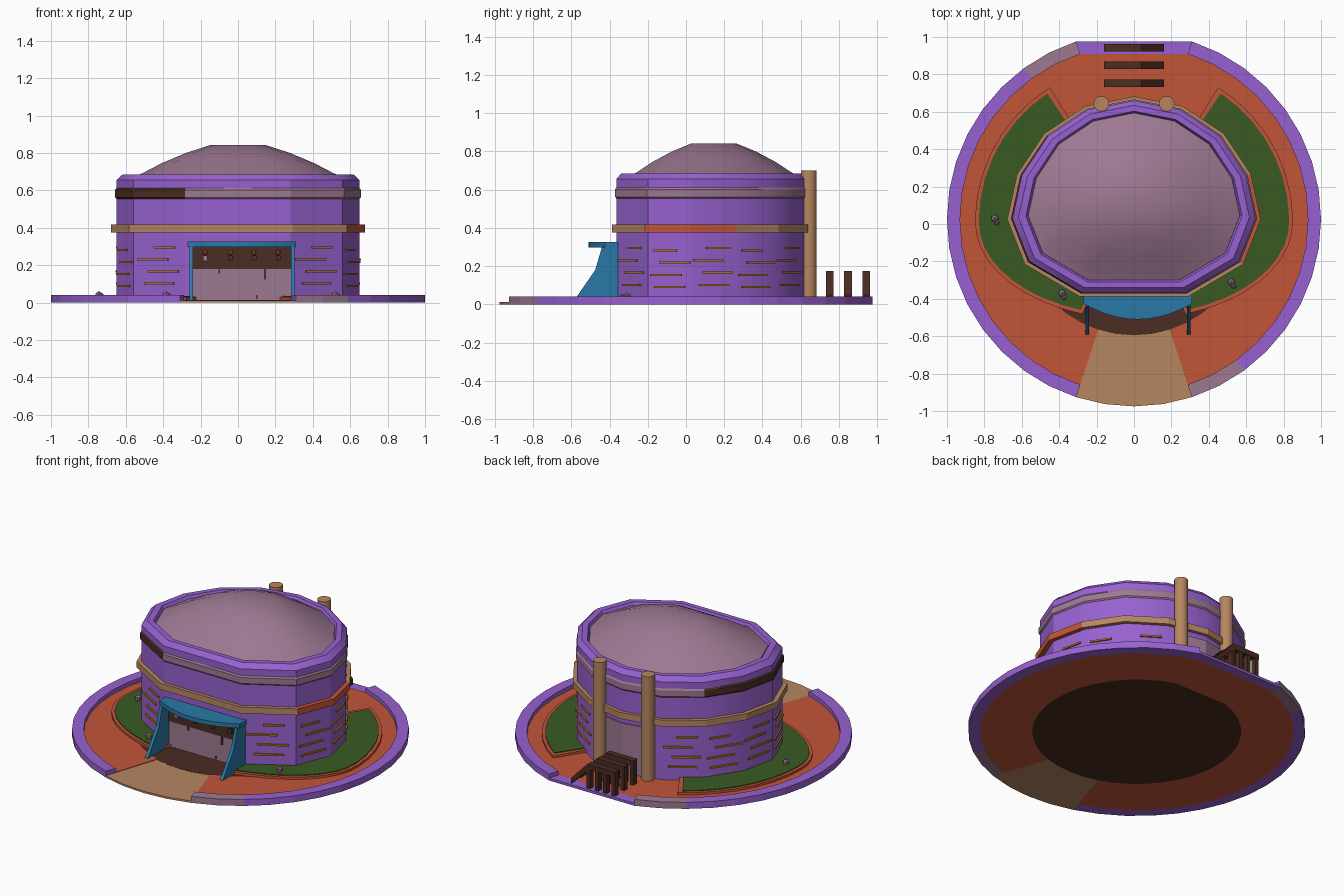
import bpy, bmesh, math
from mathutils import Matrix, Vector

if "Cube" in bpy.data.objects:
    bpy.data.objects.remove(bpy.data.objects["Cube"])

def material(name, rgb):
    m = bpy.data.materials.new(name)
    m.diffuse_color = (*rgb, 1)
    m.use_nodes = True
    m.node_tree.nodes["Principled BSDF"].inputs["Base Color"].default_value = m.diffuse_color
    return m

PURPLE = material("purple", (.31, .12, .63))
MAUVE = material("mauve", (.34, .19, .29))
ORANGE = material("orange", (.54, .09, .04))
TAN = material("tan", (.47, .24, .12))
GREEN = material("green", (.04, .105, .016))
BLUE = material("blue", (.024, .19, .39))
BROWN = material("dark brown", (.069, .025, .016))
GOLD = material("gold", (.45, .17, .012))

def finish(bm, name, mats, rule=None, smooth=False):
    bmesh.ops.recalc_face_normals(bm, faces=bm.faces)
    if rule:
        for f in bm.faces:
            f.material_index = rule(f.calc_center_median())
    me = bpy.data.meshes.new(name)
    bm.to_mesh(me)
    bm.free()
    ob = bpy.data.objects.new(name, me)
    bpy.context.collection.objects.link(ob)
    for m in mats:
        me.materials.append(m)
    if smooth:
        bpy.ops.object.select_all(action='DESELECT')
        ob.select_set(True)
        bpy.context.view_layer.objects.active = ob
        bpy.ops.object.shade_smooth_by_angle(angle=math.radians(28))
    return ob

def band(name, inner, outer, z0, z1, mats, rule=None, closed=False):
    """Solid strip between two matching 2D paths."""
    bm = bmesh.new()
    rows = [[bm.verts.new((*p, z)) for p, z in ((a, z0), (b, z0), (b, z1), (a, z1))]
            for a, b in zip(inner, outer)]
    n = len(rows)
    for i in range(n if closed else n - 1):
        r, s = rows[i], rows[(i + 1) % n]
        for k in range(4):
            bm.faces.new((r[k], r[(k + 1) % 4], s[(k + 1) % 4], s[k]))
    if not closed:
        bm.faces.new(rows[0])
        bm.faces.new(rows[-1])
    return finish(bm, name, mats, rule)

def loft(name, rings, mats, rule=None, smooth=False):
    """Skin a list of matching 3D rings and cap both ends."""
    bm = bmesh.new()
    vs = [[bm.verts.new(p) for p in ring] for ring in rings]
    n = len(vs[0])
    for a, b in zip(vs, vs[1:]):
        for i in range(n):
            bm.faces.new((a[i], a[(i + 1) % n], b[(i + 1) % n], b[i]))
    bm.faces.new(vs[0])
    bm.faces.new(vs[-1])
    return finish(bm, name, mats, rule, smooth)

def boxes(name, items, mat):
    """Boxes given as (location, size, turn about z)."""
    bm = bmesh.new()
    for loc, size, rot in items:
        bmesh.ops.create_cube(bm, size=1, matrix=Matrix.Translation(loc)
                              @ Matrix.Rotation(rot, 4, 'Z') @ Matrix.Diagonal((*size, 1)))
    return finish(bm, name, [mat])

def arc(r, angles, cy=.025):
    return [(r * math.sin(math.radians(a)), cy + r * math.cos(math.radians(a))) for a in angles]

# Round plot: floor, paving, path and raised rim, straight across the back
steps = range(18, 343, 9)
side_a, side_b, front = range(18, 163, 9), range(198, 343, 9), range(162, 199, 9)
loft("floor_disc", [[(*p, z) for p in arc(.62, steps)] for z in (0, .013)], [BROWN])
band("front_path", arc(.62, front), arc(1, front), 0, .012, [TAN])
band("paving", arc(.62, range(198, 523, 9)[:17]), arc(.93, side_b), 0, .015, [ORANGE])
band("paving_right", arc(.62, side_a), arc(.93, side_a), 0, .015, [ORANGE])
band("paving_back", arc(.62, (342, 378)), arc(.93, (342, 378)), 0, .015, [ORANGE])
band("back_kerb", arc(.93, (342, 378)), arc(1, (342, 378)), 0, .016, [PURPLE])
rim_rule = lambda c: int((c.x > .3 and c.y < -.75) or (c.x < -.3 and c.y > .8))
band("rim_right", arc(.93, side_a), arc(1, side_a), 0, .042, [PURPLE, MAUVE], rim_rule)
band("rim_left", arc(.93, side_b), arc(1, side_b), 0, .042, [PURPLE, MAUVE], rim_rule)

# Lawns with an orange kerb on both sides
def oval(rx, rf, angles, s):
    out = []
    for a in angles:
        c = math.cos(math.radians(a))
        out.append((s * rx * math.sin(math.radians(a)), .01 + c * (rx if c > 0 else rf)))
    return out

for side, s in (("right", 1), ("left", -1)):
    a1 = [32 + i * 8.06 for i in range(17)]
    a2 = [34 + i * 7.87 for i in range(17)]
    band("lawn_kerb_" + side, oval(.58, .33, a1, s), oval(.85, .52, a1, s), .005, .03, [ORANGE])
    band("lawn_" + side, oval(.58, .33, a2, s), oval(.83, .5, a2, s), .01, .035, [GREEN])

# Building outline: round behind, flat in front
half = [(.25, .61), (.46, .47), (.6, .26), (.65, .03), (.56, -.2), (.28, -.365)]
outline = [(0, .66)] + half + [(-x, y) for x, y in reversed(half)]
CY = .145

def scaled(s):
    return [(x * s, CY + (y - CY) * s) for x, y in outline]

def ring(s, z):
    return [(*p, z) for p in scaled(s)]

def wall_rule(c):
    if .556 < c.z < .614:
        return 2 if c.x < -.28 and c.y < .5 else 1
    return 0

loft("wall", [ring(s, z) for s, z in ((1, .006), (1, .555), (1.012, .563), (1.012, .602), (1, .612),
     (1, .655), (.95, .685), (.89, .685), (.865, .655))], [PURPLE, MAUVE, BROWN],
     lambda c: wall_rule(c) if math.hypot(c.x, c.y - CY) > .3 else 0, True)
loft("dome_roof", [ring(s, z) for s, z in ((.875, .65), (.87, .668), (.78, .694), (.63, .745),
     (.43, .8), (.23, .842))], [MAUVE], None, True)
band("wall_belt", scaled(.98), scaled(1.043), .375, .417, [TAN, ORANGE],
     lambda c: int(c.x > .55 and -.2 < c.y < .3), True)

# Thin gold slats on the side walls
slats = []
for i in range(len(outline)):
    a, b = Vector(outline[i]), Vector(outline[(i + 1) % len(outline)])
    mid, d = (a + b) / 2, b - a
    if abs(mid.x) < .2:
        continue
    for k, (t, w) in enumerate(((.5, .18), (.42, .19), (.62, .19), (.4, .13))):
        p = a + d * (t if i % 2 else 1 - t)
        slats.append(((p.x, p.y, .09 + .064 * k + .012 * (i % 2)), (min(w, d.length * .7), .018, .011),
                      math.atan2(d.y, d.x)))
boxes("wall_slats", slats, GOLD)

# Entrance: door, transom, canopy and buttress cheeks
boxes("door", [((.02, -.366, .095), (.53, .012, .17), 0)], MAUVE)
boxes("door_transom", [((.02, -.368, .24), (.53, .018, .12), 0)], BROWN)
boxes("door_streaks", [((.145, -.374, .155), (.012, .006, .06), 0), ((-.1, -.374, .17), (.008, .006, .03), 0),
                       ((.1, -.374, .03), (.008, .006, .02), 0)], BROWN)
us = [-1 + i / 5 for i in range(11)]
band("canopy", [(.02 + .29 * u, -.355) for u in us],
     [(.02 + .29 * u, -.425 - .085 * (1 - u * u)) for u in us], .298, .326, [BLUE])
cheek = [(-.355, .004), (-.6, .004), (-.565, .05), (-.475, .18), (-.44, .3), (-.355, .3)]
for side, x in (("left", -.25), ("right", .293)):
    loft("entrance_cheek_" + side, [[(x + o, y, z) for y, z in cheek] for o in (-.01, .01)], [BLUE])

# Small hanging lamps above the door
for i, x in enumerate((-.175, -.04, .085, .215)):
    bm = bmesh.new()
    bmesh.ops.create_icosphere(bm, subdivisions=1, radius=.015, matrix=Matrix.Translation((x, -.385, .268)))
    finish(bm, f"lamp_{i}", [ORANGE])
    boxes(f"lamp_body_{i}", [((x, -.385, .238), (.026, .02, .03), 0)], MAUVE if i == 0 else BROWN)

# Back posts and back door panel
for side, x in (("right", .175), ("left", -.175)):
    bm = bmesh.new()
    bmesh.ops.create_cone(bm, cap_ends=True, segments=16, radius1=.041, radius2=.041, depth=.695,
                          matrix=Matrix.Translation((x, .643, .3525)))
    finish(bm, "back_post_" + side, [TAN], None, True)
panel_x = (-.13, 0, .13)
band("back_door", [(x, .63 - abs(x) * .2) for x in panel_x], [(x, .667 - abs(x) * .2) for x in panel_x],
     .015, .34, [MAUVE])

# Three bent racks behind the building
bar = [(-.16, .14), (-.16, .175), (.04, .175), (.16, .05), (.16, .014), (.03, .14)]
for i, y in enumerate((.753, .848, .943)):
    loft(f"rack_{i}", [[(x, y + o, z) for x, z in bar] for o in (-.02, .02)], [BROWN])
    boxes(f"rack_legs_{i}", [((x, y, .08), (.026, .036, .14), 0) for x in (-.146, -.085, -.025, .035)], BROWN)

# Small rocks on the lawn
for i, (x, y) in enumerate(((-.745, .03), (-.385, -.37), (.52, -.31))):
    bm = bmesh.new()
    for dx, dy, r in ((0, 0, .022), (.012, -.022, .015)):
        bmesh.ops.create_icosphere(bm, subdivisions=1, radius=r, matrix=Matrix.Translation((x + dx, y + dy, .04)))
    finish(bm, f"rock_{i}", [MAUVE])
